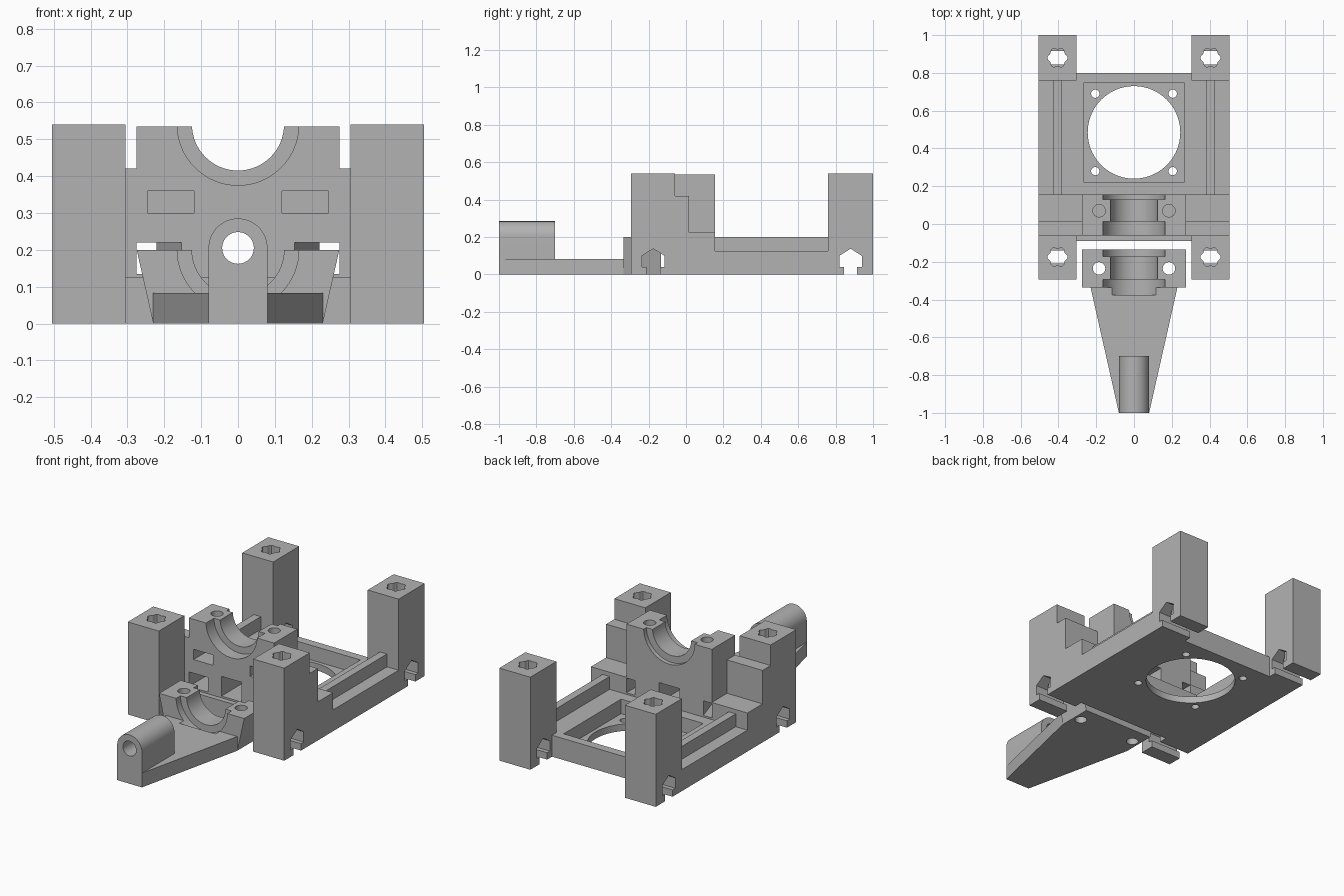
import bpy, bmesh, math
from mathutils import Vector

cube = bpy.data.objects.get("Cube")
if cube:
    bpy.data.objects.remove(cube, do_unlink=True)

grey = bpy.data.materials.new("plain grey")
grey.use_nodes = True
grey.diffuse_color = (0.45, 0.45, 0.45, 1)
grey.node_tree.nodes["Principled BSDF"].inputs["Base Color"].default_value = (0.45, 0.45, 0.45, 1)


def prism(name, pts, axis, lo, hi):
    """Extrude a 2D profile along an axis from lo to hi."""
    place = {"x": lambda a, b: (lo, a, b),
             "y": lambda a, b: (a, lo, b),
             "z": lambda a, b: (a, b, lo)}[axis]
    step = Vector([hi - lo if axis == c else 0 for c in "xyz"])
    bm = bmesh.new()
    face = bm.faces.new([bm.verts.new(place(a, b)) for a, b in pts])
    ext = bmesh.ops.extrude_face_region(bm, geom=[face], use_keep_orig=True)
    bmesh.ops.translate(bm, vec=step,
                        verts=[v for v in ext["geom"] if isinstance(v, bmesh.types.BMVert)])
    bmesh.ops.recalc_face_normals(bm, faces=bm.faces[:])
    mesh = bpy.data.meshes.new(name)
    bm.to_mesh(mesh)
    bm.free()
    mesh.materials.append(grey)
    ob = bpy.data.objects.new(name, mesh)
    bpy.context.collection.objects.link(ob)
    return ob


def rect(x0, x1, y0, y1):
    return [(x0, y0), (x1, y0), (x1, y1), (x0, y1)]


def circle(cx, cy, r, n=48, lobe=0):
    """Circle profile, optionally with six soft lobes."""
    out = []
    for i in range(n):
        t = 2 * math.pi * i / n
        q = r + lobe * math.cos(6 * t)
        out.append((cx + q * math.cos(t), cy + q * math.sin(t)))
    return out


def mirrored(half):
    """Close a right-hand half profile by mirroring it across zero."""
    return half + [(-a, b) for a, b in reversed(half)]


def select(ob):
    bpy.ops.object.select_all(action="DESELECT")
    ob.select_set(True)
    bpy.context.view_layer.objects.active = ob


def cut(ob, pts, axis, lo, hi):
    """Cut a prism out of a part."""
    tool = prism("cutter", pts, axis, lo, hi)
    tool.hide_render = True
    mod = ob.modifiers.new("cut", "BOOLEAN")
    mod.operation = "DIFFERENCE"
    mod.solver = "EXACT"
    mod.object = tool
    select(ob)
    bpy.ops.object.modifier_apply(modifier=mod.name)
    bpy.data.objects.remove(tool, do_unlink=True)


def bearing_seat(ob, z, grooves, lo, hi):
    """Half-round seat with wider grooves at its ends."""
    cut(ob, circle(0, z, 0.125, 64), "y", lo, hi)
    for a, b in grooves:
        cut(ob, circle(0, z, 0.165, 64), "y", a, b)


parts = []

# Base plate with a square recess, a round opening and four screw holes
base = prism("base_plate", mirrored([(0.305, -0.09), (0.305, -0.06), (0.505, -0.06),
                                     (0.505, 0.76), (0.305, 0.76), (0.305, 0.8)]), "z", 0, 0.125)
cut(base, rect(-0.265, 0.265, 0.22, 0.75), "z", 0.04, 0.3)
cut(base, circle(0, 0.485, 0.245, 72), "z", -0.1, 0.1)
for sx in (-1, 1):
    for y in (0.28, 0.69):
        cut(base, circle(sx * 0.205, y, 0.022, 24), "z", -0.1, 0.1)
parts.append(base)

# Upright wall with bearing seat, bolt holes, nut pockets and windows
wall = prism("bearing_wall", rect(-0.275, 0.275, 0.125, 0.535), "y", -0.06, 0.155)
bearing_seat(wall, 0.54, [(-0.1, 0.013), (0.13, 0.2)], -0.1, 0.2)
cut(wall, rect(-0.065, 0.065, 0.135, 0.25), "y", -0.1, 0.2)
for sx in (-1, 1):
    cut(wall, circle(sx * 0.185, 0.07, 0.033, 32), "z", 0.32, 0.6)
    cut(wall, rect(*sorted((sx * 0.12, sx * 0.245)), 0.3, 0.36), "y", -0.1, 0.11)
    cut(wall, [(sx * 0.15, -0.07), (sx * 0.28, -0.07), (sx * 0.28, 0.2), (sx * 0.235, 0.2)],
        "z", 0.135, 0.22)
parts.append(wall)

# Rails, stepped shoulders and corner pillars on both sides
slot = [(0.035, -0.02), (0.035, 0.04), (0.06, 0.04), (0.06, 0.1), (0, 0.138),
        (-0.06, 0.1), (-0.06, 0.04), (-0.035, 0.04), (-0.035, -0.02)]
step = [(-0.06, 0.125), (0.155, 0.125), (0.155, 0.225), (0.015, 0.225), (0.015, 0.42), (-0.06, 0.42)]
for side, sx in (("left", 1), ("right", -1)):
    parts.append(prism(side + "_rail", rect(*sorted((sx * 0.385, sx * 0.43)), 0.155, 0.76),
                       "z", 0.125, 0.2))
    parts.append(prism(side + "_shoulder", step, "x", *sorted((sx * 0.275, sx * 0.505))))
    for end, y0, y1, yc in (("front", -0.295, -0.06, -0.175), ("back", 0.76, 1.0, 0.88)):
        x0, x1 = sorted((sx * 0.305, sx * 0.505))
        pillar = prism(f"{end}_{side}_pillar", rect(x0, x1, y0, y1), "z", 0, 0.54)
        cut(pillar, [(yc + a, b) for a, b in slot], "x", x0 - 0.1, x1 + 0.1)
        cut(pillar, circle(sx * 0.405, yc, 0.049, 48, 0.005), "z", 0.07, 0.6)
        parts.append(pillar)

# Separate lower clamp with flared sides
clamp = prism("lower_clamp", mirrored([(0.23, 0), (0.275, 0.2)]), "y", -0.335, -0.135)
bearing_seat(clamp, 0.2, [(-0.4, -0.295), (-0.173, -0.1)], -0.4, -0.1)
for sx in (-1, 1):
    cut(clamp, circle(sx * 0.185, -0.235, 0.033, 32), "z", -0.1, 0.3)
parts.append(clamp)

# Tapered arm reaching forward from the clamp
arm = prism("tapered_arm", mirrored([(0.08, -1), (0.23, -0.335)]), "z", 0, 0.083)
cut(arm, circle(0, 0.2, 0.165, 64), "y", -0.375, -0.3)
parts.append(arm)

# Round-topped sleeve at the tip of the arm
arch = [(0.08 * math.cos(math.pi * i / 24), 0.205 + 0.08 * math.sin(math.pi * i / 24))
        for i in range(25)]
sleeve = prism("pivot_sleeve", [(-0.08, 0.083), (0.08, 0.083)] + arch, "y", -1, -0.7)
cut(sleeve, circle(0, 0.205, 0.043, 40), "y", -1.1, -0.6)
parts.append(sleeve)

for ob in parts:
    select(ob)
    bpy.ops.object.shade_smooth_by_angle(angle=math.radians(30))
